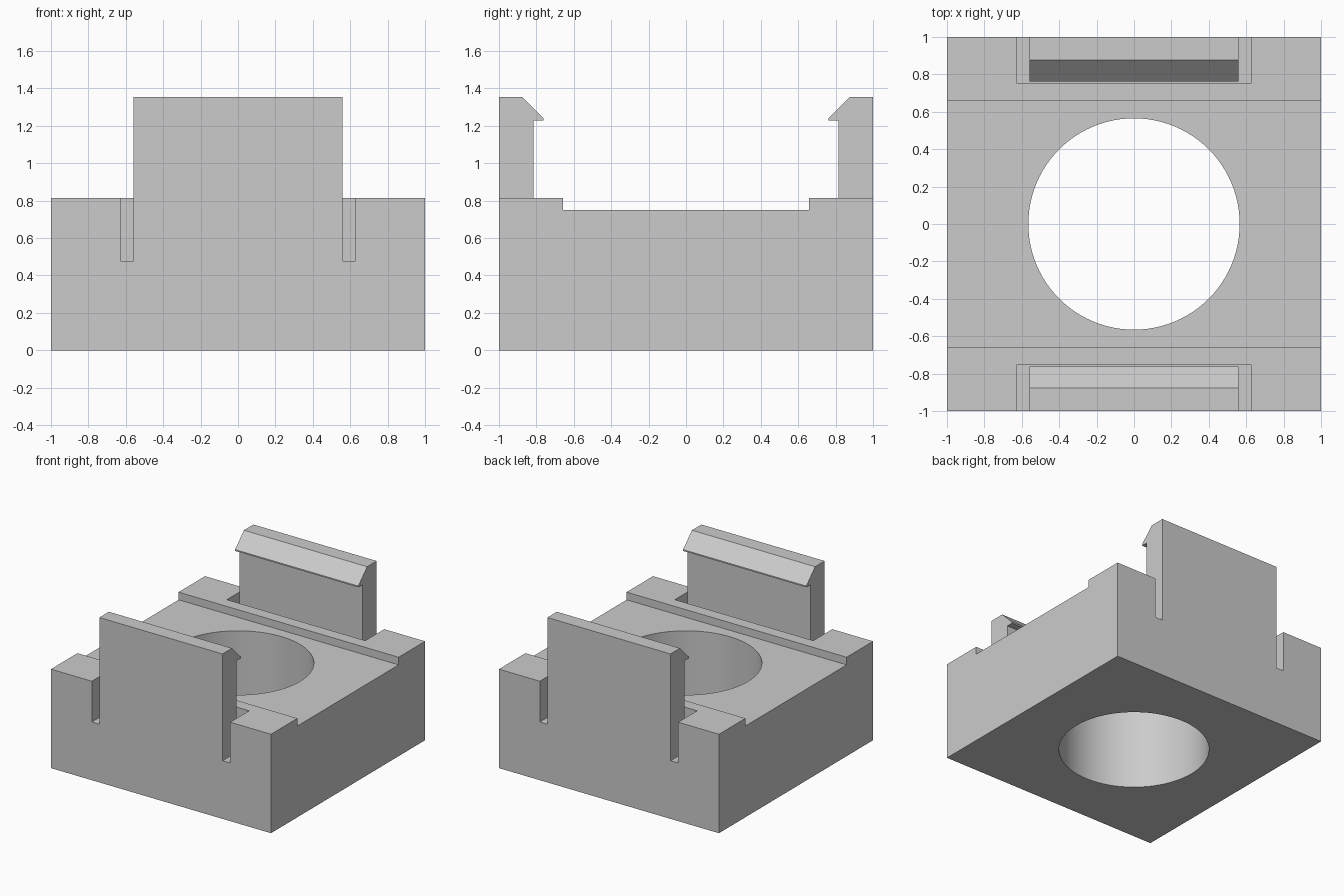
import bpy, bmesh, math

if "Cube" in bpy.data.objects:
    bpy.data.objects.remove(bpy.data.objects["Cube"])

grey = bpy.data.materials.new("plain grey")
grey.diffuse_color = (0.6, 0.6, 0.6, 1)
grey.use_nodes = True
grey.node_tree.nodes["Principled BSDF"].inputs["Base Color"].default_value = grey.diffuse_color


def extrude_x(name, profile, half_width):
    """Extrude a (y, z) profile along x, centred on x = 0."""
    bm = bmesh.new()
    face = bm.faces.new([bm.verts.new((-half_width, y, z)) for y, z in profile])
    out = bmesh.ops.extrude_face_region(bm, geom=[face])
    verts = [v for v in out["geom"] if isinstance(v, bmesh.types.BMVert)]
    bmesh.ops.translate(bm, verts=verts, vec=(2 * half_width, 0, 0))
    bmesh.ops.recalc_face_normals(bm, faces=bm.faces)
    mesh = bpy.data.meshes.new(name)
    bm.to_mesh(mesh)
    bm.free()
    mesh.materials.append(grey)
    obj = bpy.data.objects.new(name, mesh)
    bpy.context.collection.objects.link(obj)
    return obj


def combine(target, tool, operation):
    """Apply a boolean and remove the tool."""
    bpy.context.view_layer.objects.active = target
    mod = target.modifiers.new("boolean", 'BOOLEAN')
    mod.operation, mod.object, mod.solver = operation, tool, 'EXACT'
    bpy.ops.object.modifier_apply(modifier=mod.name)
    bpy.data.objects.remove(tool)


# Block with a wide shallow channel across the top
half = [(0.657, 0.75), (0.657, 0.813), (1, 0.813), (1, 0)]
body = extrude_x("clip_block", half + [(-y, z) for y, z in reversed(half)], 1)

# Round through hole
bpy.ops.mesh.primitive_cylinder_add(vertices=96, radius=0.565, depth=2, location=(0, 0, 0.4))
hole = bpy.context.object
hole.data.materials.append(grey)
combine(body, hole, 'DIFFERENCE')

# Pocket and hooked snap arm at the front and back
pocket = [(0.754, 0.478), (1.2, 0.478), (1.2, 1.2), (0.754, 1.2)]
arm = [(1, 0.3), (1, 1.355), (0.877, 1.355), (0.762, 1.24),
       (0.762, 1.229), (0.816, 1.229), (0.816, 0.3)]
for side in (-1, 1):
    cutter = extrude_x("pocket_cutter", [(side * y, z) for y, z in pocket], 0.629)
    combine(body, cutter, 'DIFFERENCE')
    hook = extrude_x("snap_arm", [(side * y, z) for y, z in arm], 0.56)
    combine(body, hook, 'UNION')

# Smooth the hole wall only
bpy.ops.object.select_all(action='DESELECT')
body.select_set(True)
bpy.context.view_layer.objects.active = body
bpy.ops.object.shade_smooth_by_angle(angle=math.radians(30))
